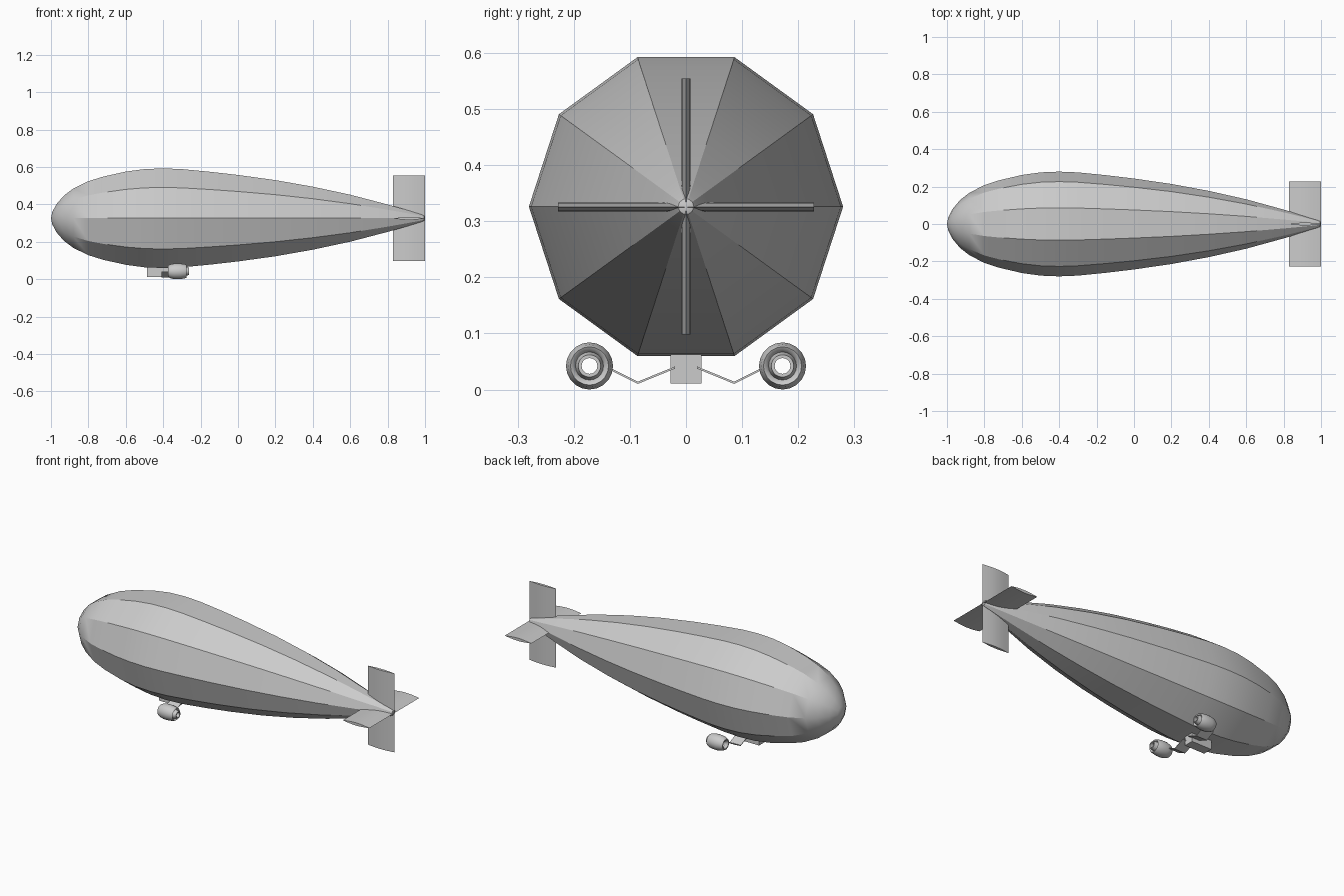
import bpy, bmesh, math
from mathutils import Vector

cube = bpy.data.objects.get("Cube")
if cube:
    bpy.data.objects.remove(cube, do_unlink=True)

grey = bpy.data.materials.new("light_grey")
GREY = (0.6, 0.6, 0.6, 1.0)
grey.use_nodes = True
grey.diffuse_color = GREY
for node in grey.node_tree.nodes:
    if node.type == 'BSDF_PRINCIPLED':
        node.inputs["Base Color"].default_value = GREY


def finish(name, bm, smooth=True):
    bmesh.ops.remove_doubles(bm, verts=bm.verts, dist=0.00001)
    bmesh.ops.recalc_face_normals(bm, faces=bm.faces)
    mesh = bpy.data.meshes.new(name)
    bm.to_mesh(mesh)
    bm.free()
    mesh.materials.append(grey)
    obj = bpy.data.objects.new(name, mesh)
    bpy.context.collection.objects.link(obj)
    if smooth:
        bpy.ops.object.select_all(action='DESELECT')
        obj.select_set(True)
        bpy.context.view_layer.objects.active = obj
        bpy.ops.object.shade_smooth_by_angle(angle=math.radians(30))
    return obj


def lathe(name, profile, sides, y, z, closed=False):
    """Revolve (x, radius) points about a lengthwise axis."""
    bm = bmesh.new()
    rings = []
    for x, r in profile:
        angles = [2 * math.pi * i / sides for i in range(sides)]
        rings.append([bm.verts.new((x, y + r * math.cos(a), z + r * math.sin(a)))
                      for a in angles])
    pairs = list(zip(rings, rings[1:]))
    if closed:
        pairs.append((rings[-1], rings[0]))
    for a, b in pairs:
        for i in range(sides):
            j = (i + 1) % sides
            bm.faces.new((a[i], a[j], b[j], b[i]))
    return finish(name, bm)


def prism(name, outline, offset, smooth=False):
    """Extrude a closed outline of 3D points by an offset."""
    bm = bmesh.new()
    face = bm.faces.new([bm.verts.new(p) for p in outline])
    out = bmesh.ops.extrude_face_region(bm, geom=[face])
    moved = [v for v in out["geom"] if isinstance(v, bmesh.types.BMVert)]
    bmesh.ops.translate(bm, verts=moved, vec=Vector(offset))
    return finish(name, bm, smooth)


# Ten-sided envelope
AXIS = 0.326
lathe("envelope", [
    (-1, 0), (-0.993, 0.035), (-0.97, 0.08), (-0.93, 0.128), (-0.88, 0.167),
    (-0.8, 0.208), (-0.72, 0.234), (-0.6, 0.262), (-0.5, 0.276), (-0.4, 0.28),
    (-0.3, 0.276), (-0.15, 0.261), (0, 0.243), (0.2, 0.214), (0.4, 0.177),
    (0.6, 0.132), (0.8, 0.077), (0.9, 0.047), (0.98, 0.021), (0.995, 0.014),
    (1, 0)], 10, 0, AXIS)

# Tail fins with a lens-shaped section
X0, X1, HALF = 0.83, 1.0, 0.008
steps = 8
lens = [(X0 + (X1 - X0) * i / steps, HALF * math.sin(math.pi * i / steps))
        for i in range(steps + 1)]
lens += [(x, -t) for x, t in reversed(lens[1:-1])]
SPAN = 0.228
for name, s in (("upper_fin", 1), ("lower_fin", -1)):
    prism(name, [(x, t, AXIS) for x, t in lens], (0, 0, s * SPAN), True)
for name, s in (("left_side_fin", 1), ("right_side_fin", -1)):
    prism(name, [(x, 0, AXIS - 0.001 + t) for x, t in lens], (0, s * SPAN, 0), True)

# Gondola under the envelope
prism("gondola", [(-0.487, -0.028, 0.011), (-0.36, -0.028, 0.011),
                  (-0.36, 0.028, 0.011), (-0.487, 0.028, 0.011)], (0, 0, 0.065))

# Ducted engines on bent struts
duct = [(-0.375, 0.030), (-0.362, 0.037), (-0.34, 0.042), (-0.31, 0.042),
        (-0.285, 0.038), (-0.275, 0.034), (-0.278, 0.029), (-0.285, 0.025),
        (-0.262, 0.020), (-0.262, 0.014), (-0.36, 0.014), (-0.375, 0.024)]
path = [(0.02, 0.039), (0.086, 0.012), (0.138, 0.038)]
T = 0.002
for side, s in (("rear", 1), ("front", -1)):
    lathe(side + "_engine", duct, 20, s * 0.172, 0.042, closed=True)
    section = [(-0.41, s * y, z + T) for y, z in path]
    section += [(-0.41, s * y, z - T) for y, z in reversed(path)]
    prism(side + "_engine_strut", section, (0.07, 0, 0))
